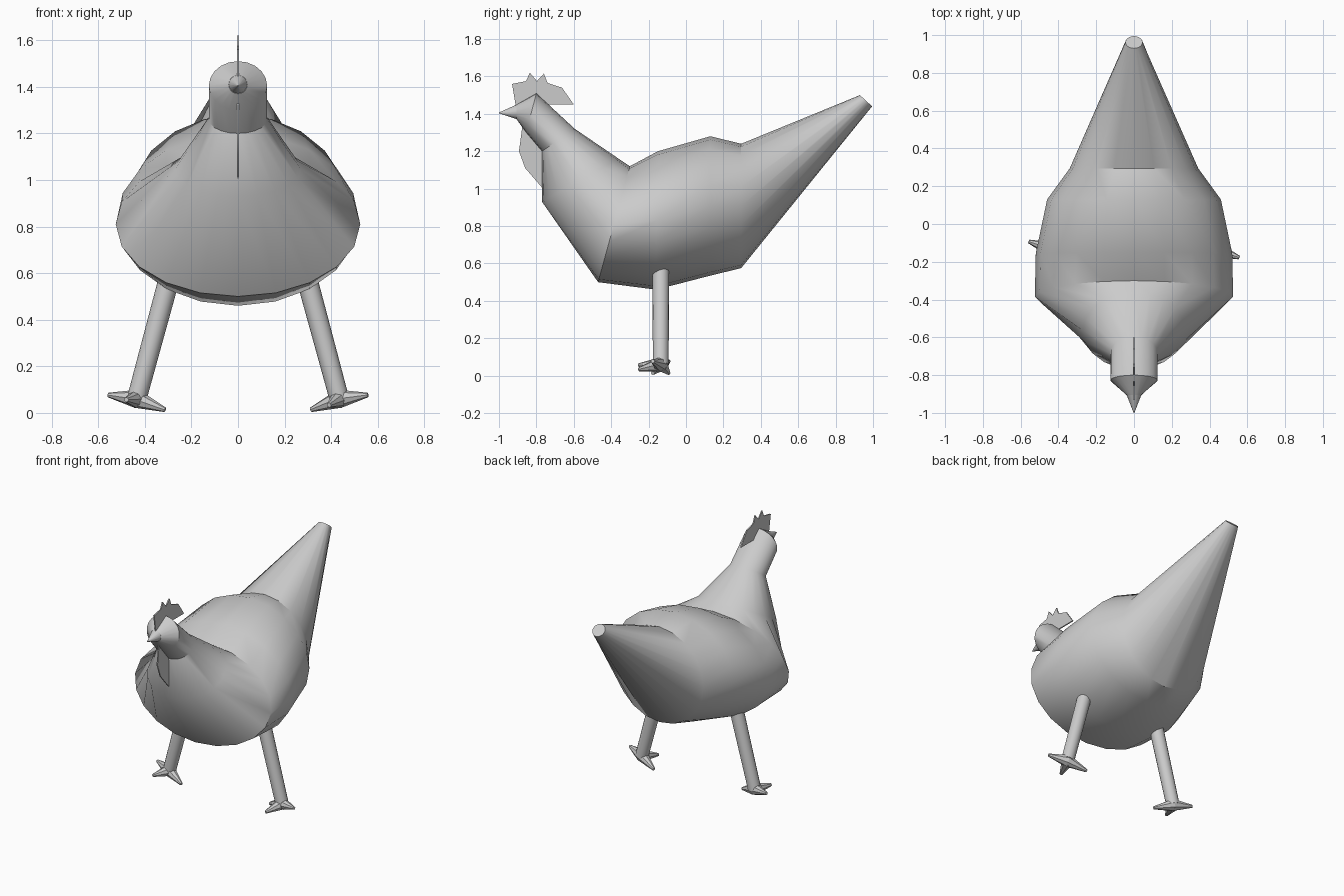
import bpy, bmesh, math
from mathutils import Vector

if "Cube" in bpy.data.objects:
    bpy.data.objects.remove(bpy.data.objects["Cube"])


def finish(name, bm, angle=35):
    bmesh.ops.recalc_face_normals(bm, faces=bm.faces)
    me = bpy.data.meshes.new(name)
    bm.to_mesh(me)
    bm.free()
    me.shade_smooth()
    me.set_sharp_from_angle(angle=math.radians(angle))
    ob = bpy.data.objects.new(name, me)
    bpy.context.collection.objects.link(ob)
    return ob


def loft(name, rings):
    """Skin a list of closed point rings and cap both ends."""
    bm = bmesh.new()
    loops = [[bm.verts.new(p) for p in ring] for ring in rings]
    n = len(loops[0])
    for a, b in zip(loops, loops[1:]):
        for i in range(n):
            j = (i + 1) % n
            bm.faces.new((a[i], a[j], b[j], b[i]))
    bm.faces.new(loops[0])
    bm.faces.new(loops[-1])
    return finish(name, bm)


def oval(top, bottom, half_width, n=20):
    """Elliptical section between a top and a bottom (y, z) point."""
    t, b = Vector((0, *top)), Vector((0, *bottom))
    c, up = (t + b) / 2, (t - b) / 2
    return [c + up * math.cos(2 * math.pi * i / n)
            + Vector((half_width * math.sin(2 * math.pi * i / n), 0, 0)) for i in range(n)]


def rod(name, a, b, r1, r2, n):
    """Tapered rod from a to b."""
    a, b = Vector(a), Vector(b)
    q = (b - a).to_track_quat('Z', 'Y')
    circle = [(math.cos(2 * math.pi * i / n), math.sin(2 * math.pi * i / n)) for i in range(n)]
    return loft(name, [[p + q @ Vector((r * x, r * y, 0)) for x, y in circle]
                       for p, r in ((a, r1), (b, r2))])


def plate(name, outline, thick=0.008):
    """Thin upright plate on the centre plane from a (y, z) outline."""
    bm = bmesh.new()
    f = bm.faces.new([bm.verts.new((-thick / 2, y, z)) for y, z in outline])
    ext = bmesh.ops.extrude_face_region(bm, geom=[f], use_keep_orig=True)
    bmesh.ops.translate(bm, vec=(thick, 0, 0),
                        verts=[v for v in ext['geom'] if isinstance(v, bmesh.types.BMVert)])
    return finish(name, bm)


# Body, tail, neck and head in one skin, from tail tip to face
sections = [
    ((0.93, 1.50), (0.995, 1.44), 0.045),
    ((0.295, 1.24), (0.295, 0.575), 0.34),
    ((0.13, 1.28), (0.13, 0.535), 0.46),
    ((-0.15, 1.20), (-0.16, 0.46), 0.52),
    ((-0.30, 1.12), (-0.47, 0.50), 0.525),
    ((-0.36, 1.16), (-0.77, 0.93), 0.27),
    ((-0.595, 1.32), (-0.77, 1.20), 0.125),
    ((-0.80, 1.51), (-0.855, 1.30), 0.125),
    ((-0.905, 1.45), (-0.905, 1.37), 0.04),
]
loft("body", [oval(*s) for s in sections])

# Beak
rod("beak", (0, -0.90, 1.41), (0, -1.0, 1.405), 0.041, 0.002, 16)

# Comb and wattle
plate("comb", [(-0.91, 1.44), (-0.93, 1.56), (-0.855, 1.575), (-0.835, 1.62), (-0.797, 1.575),
               (-0.76, 1.615), (-0.74, 1.565), (-0.663, 1.54), (-0.60, 1.45), (-0.78, 1.45)])
plate("wattle", [(-0.87, 1.37), (-0.893, 1.20), (-0.86, 1.11), (-0.765, 1.00),
                 (-0.765, 1.19), (-0.83, 1.32)])

# Legs splay outwards; each foot has three toes tilted with its leg
for side, label in ((-1, "left"), (1, "right")):
    foot = Vector((side * 0.435, -0.135, 0.06))
    rod(label + "_leg", (side * 0.30, -0.135, 0.56), foot, 0.045, 0.042, 16)
    for k, deg in enumerate((-20, 160, -110)):
        dx = 0.13 * math.cos(math.radians(deg))
        dy = 0.125 * math.sin(math.radians(deg))
        tip = Vector((foot.x + dx, foot.y + dy, 0.045 + side * dx * 0.26))
        rod(f"{label}_toe_{k + 1}", foot, tip, 0.04, 0.01, 8)
